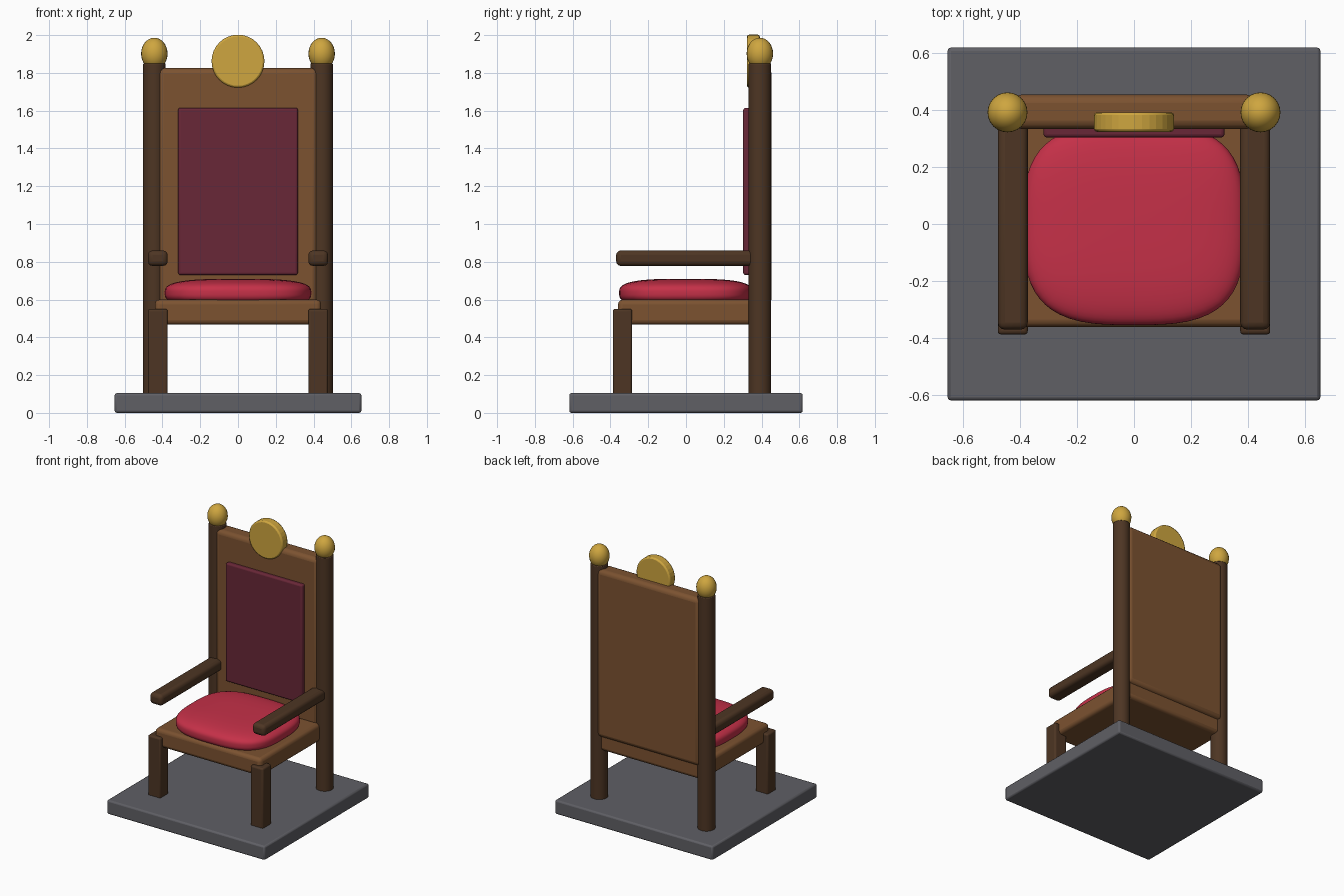
import bpy, bmesh, math

if "Cube" in bpy.data.objects:
    bpy.data.objects.remove(bpy.data.objects["Cube"])


def material(name, rgb):
    m = bpy.data.materials.new(name)
    m.diffuse_color = (*rgb, 1)
    m.use_nodes = True
    m.node_tree.nodes["Principled BSDF"].inputs["Base Color"].default_value = m.diffuse_color
    return m


WOOD = material("wood", (0.20, 0.085, 0.03))
DARK = material("dark_wood", (0.075, 0.036, 0.017))
GOLD = material("gold", (0.62, 0.38, 0.05))
RED = material("red_cloth", (0.56, 0.03, 0.065))
WINE = material("wine_cloth", (0.14, 0.02, 0.038))
STONE = material("stone", (0.115, 0.115, 0.13))


def finish(bm, name, mat, bevel=0.0, segments=3, angle=40):
    bmesh.ops.recalc_face_normals(bm, faces=bm.faces)
    me = bpy.data.meshes.new(name)
    bm.to_mesh(me)
    bm.free()
    ob = bpy.data.objects.new(name, me)
    bpy.context.collection.objects.link(ob)
    me.materials.append(mat)
    bpy.ops.object.select_all(action='DESELECT')
    ob.select_set(True)
    bpy.context.view_layer.objects.active = ob
    bpy.ops.object.shade_smooth_by_angle(angle=math.radians(angle))
    if bevel:
        b = ob.modifiers.new("bevel", 'BEVEL')
        b.width, b.segments, b.limit_method = bevel, segments, 'ANGLE'
    return ob


def box(name, x, y, z, mat, bevel, segments=3):
    """Rounded box from (min, max) ranges."""
    bm = bmesh.new()
    bmesh.ops.create_cube(bm, size=1)
    for v in bm.verts:
        v.co = [(a + b) / 2 + c * (b - a) for (a, b), c in zip((x, y, z), v.co)]
    return finish(bm, name, mat, bevel, segments)


def cylinder(name, radius, depth, sides, mat, bevel, loc, rot=(0, 0, 0), angle=40):
    bm = bmesh.new()
    bmesh.ops.create_cone(bm, cap_ends=True, segments=sides,
                          radius1=radius, radius2=radius, depth=depth)
    ob = finish(bm, name, mat, bevel, 2, angle)
    ob.location, ob.rotation_euler = loc, rot
    return ob


def pillow(name, half, loc, power, mat):
    """Puffy rounded block: a gridded cube pushed onto a superellipsoid."""
    bm = bmesh.new()
    bmesh.ops.create_cube(bm, size=2)
    bmesh.ops.subdivide_edges(bm, edges=bm.edges[:], cuts=15, use_grid_fill=True)
    for v in bm.verts:
        n = sum(abs(c) ** power for c in v.co) ** (1 / power)
        v.co = [p + h * c / n for p, h, c in zip(loc, half, v.co)]
    return finish(bm, name, mat, angle=80)


# Plinth and seat
box("plinth", (-0.653, 0.653), (-0.618, 0.618), (0, 0.105), STONE, 0.012, 2)
box("seat", (-0.44, 0.44), (-0.36, 0.43), (0.467, 0.60), WOOD, 0.025)
pillow("seat_cushion", (0.388, 0.352, 0.075), (0, -0.002, 0.635), 3.1, RED)

# Backrest with padded panel
box("backrest", (-0.425, 0.425), (0.333, 0.453), (0.575, 1.825), WOOD, 0.03)
box("back_pad", (-0.317, 0.317), (0.303, 0.355), (0.73, 1.615), WINE, 0.012)

# Crest disc
cylinder("crest_disc", 0.14, 0.068, 32, GOLD, 0.01, (0, 0.357, 1.862),
         (math.pi / 2, 0, 0), angle=5)

# Paired parts
for side, s in (("left", -1), ("right", 1)):
    xr = sorted((s * 0.372, s * 0.477))
    box("front_leg_" + side, xr, (-0.387, -0.285), (0.09, 0.55), DARK, 0.012)
    box("armrest_" + side, xr, (-0.37, 0.37), (0.778, 0.86), DARK, 0.025)
    cylinder("back_post_" + side, 0.06, 1.76, 24, DARK, 0.006, (s * 0.443, 0.391, 0.97))
    bm = bmesh.new()
    bmesh.ops.create_uvsphere(bm, u_segments=24, v_segments=16, radius=0.07)
    finial = finish(bm, "finial_" + side, GOLD)
    finial.location = (s * 0.443, 0.391, 1.902)
    finial.scale = (1, 1, 1.2)
